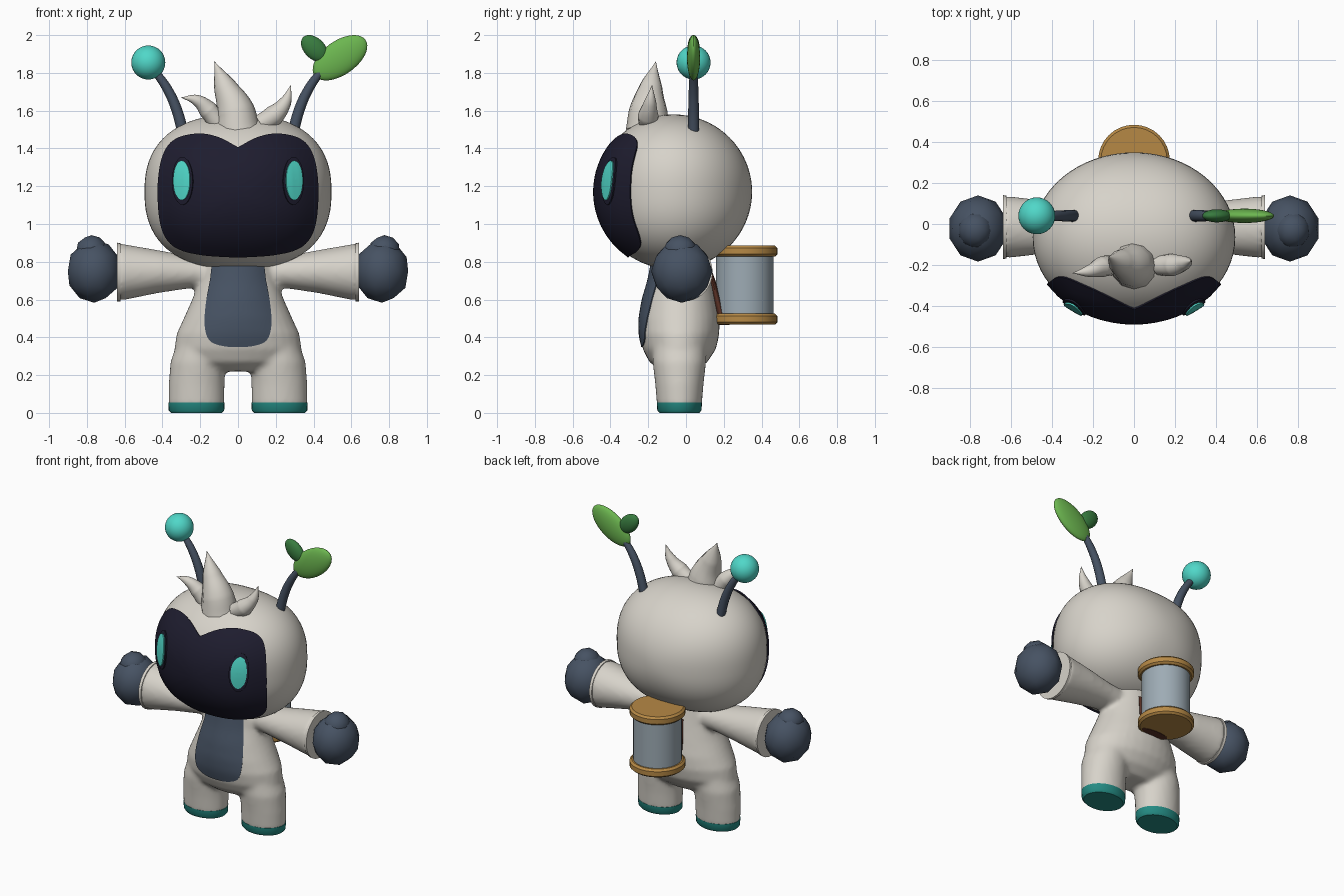
import bpy, bmesh, math
from mathutils import Vector

cube = bpy.data.objects.get("Cube")
if cube:
    bpy.data.objects.remove(cube, do_unlink=True)


def material(name, r, g, b):
    m = bpy.data.materials.new(name)
    m.use_nodes = True
    m.diffuse_color = (r, g, b, 1)
    m.node_tree.nodes["Principled BSDF"].inputs["Base Color"].default_value = (r, g, b, 1)
    return m


cream = material("cream", .68, .65, .59)
slate = material("slate", .062, .085, .125)
navy = material("dark navy", .013, .012, .028)
aqua = material("bright aqua", .08, .68, .58)
teal = material("deep teal", .018, .26, .23)
wood = material("golden wood", .47, .25, .06)
glass = material("pale glass", .34, .41, .46)
brown = material("brown leather", .1, .03, .018)
green = material("leaf green", .15, .47, .08)
forest = material("dark leaf green", .04, .2, .05)


def finish(name, bm, mat):
    bmesh.ops.recalc_face_normals(bm, faces=bm.faces)
    mesh = bpy.data.meshes.new(name)
    bm.to_mesh(mesh)
    bm.free()
    ob = bpy.data.objects.new(name, mesh)
    bpy.context.collection.objects.link(ob)
    mesh.materials.append(mat)
    for o in bpy.context.selected_objects:
        o.select_set(False)
    bpy.context.view_layer.objects.active = ob
    ob.select_set(True)
    bpy.ops.object.shade_smooth_by_angle(angle=math.radians(40))
    return ob


def loft(bm, rings, axis="z", n=32):
    """Closed skin over ellipses (position along axis, centre a, centre b, radius a, radius b)."""
    rows = []
    for t, ca, cb, ra, rb in rings:
        row = []
        for i in range(n):
            ang = math.tau * i / n
            a, b = ca + ra * math.cos(ang), cb + rb * math.sin(ang)
            row.append(bm.verts.new((a, b, t) if axis == "z" else (t, a, b)))
        rows.append(row)
    for lo, hi in zip(rows, rows[1:]):
        for i in range(n):
            j = (i + 1) % n
            bm.faces.new((lo[i], lo[j], hi[j], hi[i]))
    bm.faces.new(rows[0])
    bm.faces.new(rows[-1])


def lofted(name, mat, rings, axis="z"):
    bm = bmesh.new()
    loft(bm, rings, axis)
    return finish(name, bm, mat)


def ball(name, mat, centre, size, tilt=0, low=False):
    bm = bmesh.new()
    if low:
        bmesh.ops.create_icosphere(bm, subdivisions=2, radius=1)
    else:
        bmesh.ops.create_uvsphere(bm, u_segments=32, v_segments=20, radius=1)
    bmesh.ops.scale(bm, vec=size, verts=bm.verts)
    ob = finish(name, bm, mat)
    ob.location = centre
    ob.rotation_euler.y = math.radians(tilt)
    return ob


def taper(name, mat, points, bevel=1):
    """Curved tapering tube through (x, y, z, radius)."""
    cu = bpy.data.curves.new(name, "CURVE")
    cu.dimensions = "3D"
    cu.bevel_depth = bevel
    cu.bevel_resolution = 4
    cu.use_fill_caps = True
    sp = cu.splines.new("BEZIER")
    sp.bezier_points.add(len(points) - 1)
    for p, (x, y, z, r) in zip(sp.bezier_points, points):
        p.co, p.radius = (x, y, z), r
        p.handle_left_type = p.handle_right_type = "AUTO"
    cu.materials.append(mat)
    ob = bpy.data.objects.new(name, cu)
    bpy.context.collection.objects.link(ob)
    return ob


def spline(pts, steps=4):
    out = []
    for i in range(len(pts) - 1):
        a, b, c, d = (Vector(pts[min(max(k, 0), len(pts) - 1)]) for k in range(i - 1, i + 3))
        for s in range(steps):
            t = s / steps
            out.append(.5 * (2 * b + (c - a) * t + (2 * a - 5 * b + 4 * c - d) * t * t
                             + (3 * b - a - 3 * c + d) * t ** 3))
    return out + [Vector(pts[-1])]


def patch(name, mat, target, outline, centre, lift):
    """Thin plate laid on the front of target; outline is a loop of (x, z)."""
    dg = bpy.context.evaluated_depsgraph_get()
    surf = target.evaluated_get(dg)

    def drop(p, h):
        hit, loc, nor, _ = surf.ray_cast(Vector((p.x, -2, p.y)), Vector((0, 1, 0)))
        return loc + nor * h

    bm = bmesh.new()
    c = Vector(centre)
    levels = [(1, lift - .009)] + [(k / 8, lift) for k in range(8, 0, -1)]
    rows = [[bm.verts.new(drop(c + (p - c) * s, h)) for p in outline] for s, h in levels]
    n = len(outline)
    for a, b in zip(rows, rows[1:]):
        for i in range(n):
            bm.faces.new((a[i], a[(i + 1) % n], b[(i + 1) % n], b[i]))
    mid = bm.verts.new(drop(c, lift))
    for i in range(n):
        bm.faces.new((rows[-1][i], rows[-1][(i + 1) % n], mid))
    return finish(name, bm, mat)


def mirrored(half):
    pts = spline(half)
    return pts + [Vector((-p.x, p.y)) for p in reversed(pts[1:-1])]


def oval(x, z, rx, rz, n=24):
    return [Vector((x + rx * math.cos(math.tau * i / n), z + rz * math.sin(math.tau * i / n)))
            for i in range(n)]


# Body: torso, legs and sleeves fused into one soft skin
bm = bmesh.new()
loft(bm, [(.22, 0, -.04, .19, .09), (.27, 0, -.04, .3, .155), (.34, 0, -.035, .338, .195),
          (.42, 0, -.035, .325, .212), (.5, 0, -.035, .288, .212), (.6, 0, -.035, .243, .195),
          (.7, 0, -.03, .205, .17), (.85, 0, -.03, .17, .14)])
for s in (1, -1):
    loft(bm, [(.03, s * .22, -.035, .148, .118), (.15, s * .219, -.035, .148, .128),
              (.27, s * .212, -.035, .146, .142), (.38, s * .19, -.035, .13, .14)])
    loft(bm, [(s * .08, -.015, .74, .08, .075), (s * .25, -.015, .745, .1, .085),
              (s * .42, -.015, .748, .128, .113), (s * .632, -.015, .745, .153, .153)], "x")
body = finish("body", bm, cream)
remesh = body.modifiers.new("fuse", "REMESH")
remesh.mode, remesh.voxel_size, remesh.use_smooth_shade = "VOXEL", .014, True
soften = body.modifiers.new("soften", "SMOOTH")
soften.factor, soften.iterations = .5, 8

# Head: rounded-square front outline, elliptical depth
bm = bmesh.new()
bmesh.ops.create_uvsphere(bm, u_segments=64, v_segments=40, radius=1)
for v in bm.verts:
    x, y, z = v.co
    k = ((abs(x) ** 2.4 + abs(z) ** 2.4) ** (2 / 2.4) + y * y) ** -.5
    v.co = (x * k * .495, y * k * .415 - .065, z * k * .41 + 1.17)
head = finish("head", bm, cream)

# Face screen, eyes and belly panel
patch("face_screen", navy, head, mirrored(
    [(0, 1.4), (.11, 1.455), (.22, 1.47), (.33, 1.44), (.39, 1.36), (.415, 1.22), (.41, 1.05),
     (.38, .94), (.31, .875), (.18, .843), (0, .832)]), (0, 1.15), .012)
patch("belly_panel", slate, body, mirrored(
    [(0, .8), (.12, .8), (.145, .7), (.168, .57), (.174, .46), (.15, .385), (.08, .355), (0, .35)]),
    (0, .55), .006)
for s, side in ((1, "left"), (-1, "right")):
    patch(side + "_eye_socket", navy, head, oval(s * .285, 1.225, .053, .122), (s * .285, 1.225), .02)
    patch(side + "_eye", aqua, head, oval(s * .285, 1.228, .042, .1), (s * .285, 1.228), .028)

    # Cuff, glove and sole
    lofted(side + "_cuff", cream, [(s * .622, -.015, .745, .154, .154),
                                   (s * .64, -.015, .745, .156, .156)], "x")
    ball(side + "_glove", slate, (s * .762, -.022, .75), (.146, .162, .167), low=True)
    ball(side + "_thumb", slate, (s * .775, -.03, .855), (.085, .09, .086), low=True)
    lofted(side + "_sole", teal, [(0, s * .22, -.035, .135, .106), (.014, s * .22, -.035, .147, .117),
                                  (.056, s * .22, -.035, .149, .12)])

    # Antenna stalk
    taper(side + "_antenna", slate, [(s * .285, .04, 1.46, .03), (s * .33, .04, 1.62, .028),
                                     (s * .38, .04, 1.725, .025), (s * .44, .04, 1.81, .02)])

ball("antenna_ball", aqua, (-.475, .04, 1.855), (.09, .09, .09))
ball("large_leaf", green, (.54, .04, 1.88), (.165, .035, .09), -35)
ball("small_leaf", forest, (.405, .04, 1.929), (.085, .032, .055), 45)

# Hair tufts
taper("middle_tuft", cream, [(.0, -.2, 1.5, .118), (-.015, -.2, 1.6, .102),
                             (-.07, -.185, 1.73, .06), (-.125, -.16, 1.86, .001)])
taper("left_tuft", cream, [(.12, -.2, 1.53, .05), (.19, -.2, 1.575, .055),
                           (.25, -.19, 1.645, .033), (.28, -.18, 1.735, .001)])
taper("right_tuft", cream, [(-.11, -.2, 1.54, .05), (-.16, -.21, 1.605, .05),
                            (-.22, -.23, 1.655, .03), (-.3, -.24, 1.67, .001)])

# Jar carried on the back
lofted("jar_glass", glass, [(z, 0, .31, .152, .152) for z in (.5, .85)])
for name, z in (("jar_base", .468), ("jar_lid", .828)):
    lofted(name, wood, [(z + dz, 0, .31, r, r)
                        for dz, r in ((0, .162), (.012, .175), (.044, .175), (.057, .162))])

# Leather strap between back and jar
lofted("strap", brown, [(.465, 0, .2, .1, .03), (.6, 0, .165, .09, .025), (.74, 0, .13, .07, .012)])
